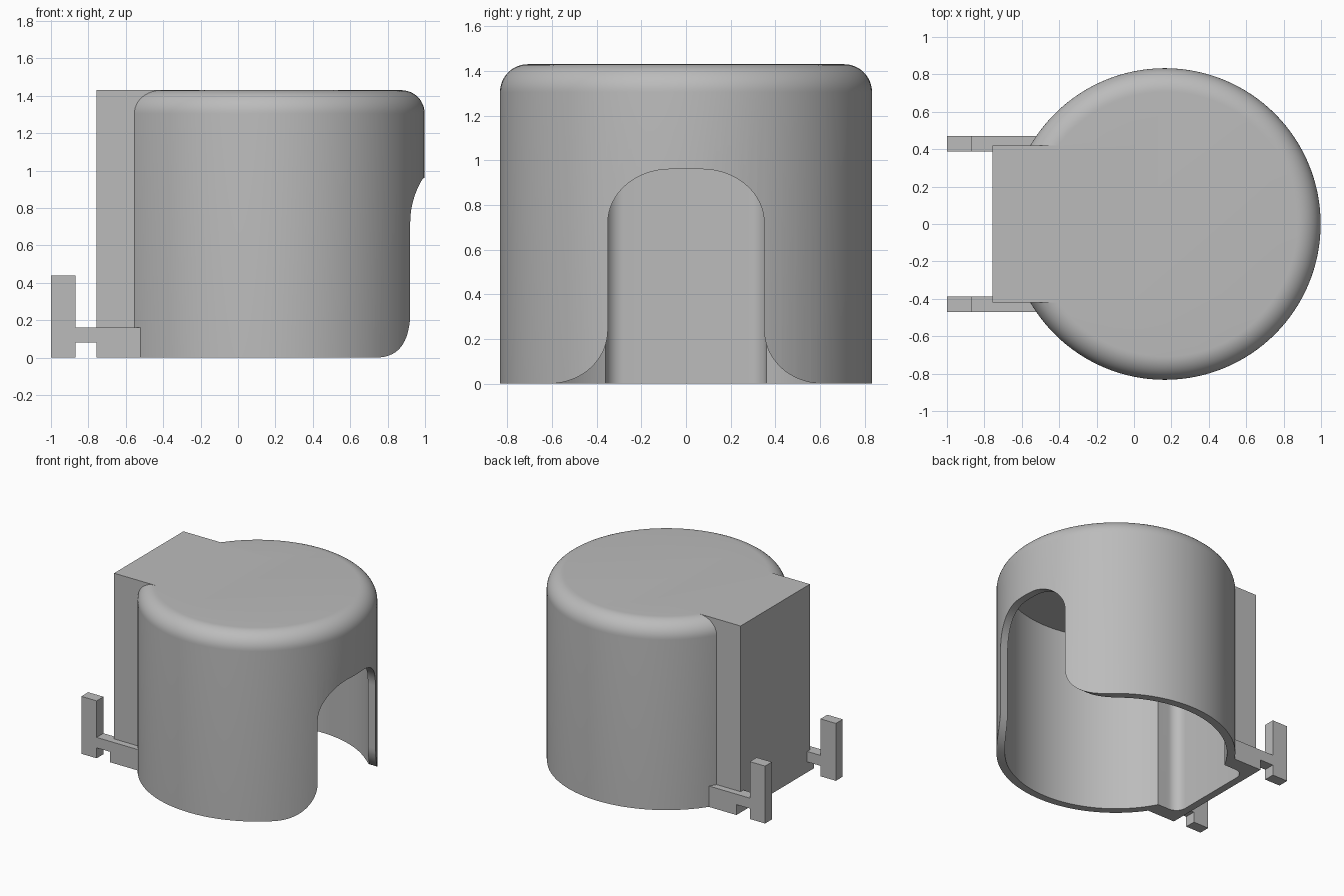
import bpy, bmesh, math

cube = bpy.data.objects.get("Cube")
if cube:
    bpy.data.objects.remove(cube, do_unlink=True)

CX, R, WALL, H, FILLET = 0.165, 0.833, 0.058, 1.43, 0.125
SIDES = 128

grey = bpy.data.materials.new("plain grey")
grey.use_nodes = True
colour = (0.5, 0.5, 0.5, 1)
grey.diffuse_color = colour
grey.node_tree.nodes["Principled BSDF"].inputs["Base Color"].default_value = colour


def finish(name, bm):
    bmesh.ops.recalc_face_normals(bm, faces=bm.faces)
    mesh = bpy.data.meshes.new(name)
    bm.to_mesh(mesh)
    bm.free()
    mesh.materials.append(grey)
    obj = bpy.data.objects.new(name, mesh)
    bpy.context.collection.objects.link(obj)
    return obj


def prism(name, outline, offset):
    """Extrude a closed outline of 3D points along an offset vector."""
    bm = bmesh.new()
    face = bm.faces.new([bm.verts.new(p) for p in outline])
    new = bmesh.ops.extrude_face_region(bm, geom=[face])["geom"]
    verts = [g for g in new if isinstance(g, bmesh.types.BMVert)]
    bmesh.ops.translate(bm, verts=verts, vec=offset)
    return finish(name, bm)


def box(name, x0, x1, y0, y1, z0, z1):
    outline = [(x0, y0, z0), (x1, y0, z0), (x1, y1, z0), (x0, y1, z0)]
    return prism(name, outline, (0, 0, z1 - z0))


def arc(cx, cy, rx, ry, start, end, steps=16):
    angles = [math.radians(start + (end - start) * i / steps) for i in range(steps + 1)]
    return [(cx + rx * math.cos(a), cy + ry * math.sin(a)) for a in angles]


def lathe(name, profile):
    """Solid of revolution; the profile starts and ends on the axis."""
    bm = bmesh.new()
    rings = []
    for r, z in profile:
        ring = arc(CX, 0, r, r, 0, 360, SIDES)[:-1]
        rings.append([bm.verts.new((x, y, z)) for x, y in ring])
    for low, high in zip(rings, rings[1:]):
        for i in range(SIDES):
            j = (i + 1) % SIDES
            bm.faces.new((low[i], low[j], high[j], high[i]))
    bm.faces.new(rings[0])
    bm.faces.new(rings[-1])
    return finish(name, bm)


def combine(target, tool, operation):
    mod = target.modifiers.new(operation.lower(), "BOOLEAN")
    mod.operation, mod.solver, mod.object = operation, "EXACT", tool
    bpy.context.view_layer.objects.active = target
    bpy.ops.object.modifier_apply(modifier=mod.name)
    bpy.data.objects.remove(tool, do_unlink=True)


# Round shell with a soft upper rim, joined to the rear block
shell = lathe("shell", [(R, 0)] + arc(R - FILLET, H - FILLET, FILLET, FILLET, 0, 90, 12))
combine(shell, box("block", -0.757, 0, -0.42, 0.42, 0, H), "UNION")

# Hollow interior, open underneath
inner = R - WALL
combine(shell, lathe("cavity", [(inner, -0.1), (inner, H - WALL)]), "DIFFERENCE")

# Pocket inside the block
back, half, rad = -0.70, 0.36, 0.08
pocket = [(-0.2, half)]
pocket += arc(back + rad, half - rad, rad, rad, 90, 180, 8)
pocket += arc(back + rad, rad - half, rad, rad, 180, 270, 8)
pocket += [(-0.2, -half)]
combine(shell, prism("pocket", [(x, y, -0.1) for x, y in pocket],
                     (0, 0, H - WALL + 0.09)), "DIFFERENCE")

# Arched doorway with a flared foot
side = arc(0.61, 0.24, 0.26, 0.24, 270, 180) + arc(0.07, 0.72, 0.28, 0.24, 0, 90)
side = [(0.61, -0.1)] + side
door = side + [(-y, z) for y, z in reversed(side)]
combine(shell, prism("doorway", [(0.3, y, z) for y, z in door], (1, 0, 0)), "DIFFERENCE")

# Smooth curved walls, crisp edges
bpy.ops.object.select_all(action="DESELECT")
shell.select_set(True)
bpy.context.view_layer.objects.active = shell
bpy.ops.object.shade_smooth_by_angle(angle=math.radians(30))

# Pair of stepped hooks beside the block
hook = [(-1, 0), (-0.87, 0), (-0.87, 0.08), (-0.757, 0.08), (-0.757, 0),
        (-0.515, 0), (-0.515, 0.16), (-0.87, 0.16), (-0.87, 0.44), (-1, 0.44)]
for name, y in (("left_hook", 0.387), ("right_hook", -0.47)):
    prism(name, [(x, y, z) for x, z in hook], (0, 0.083, 0))
